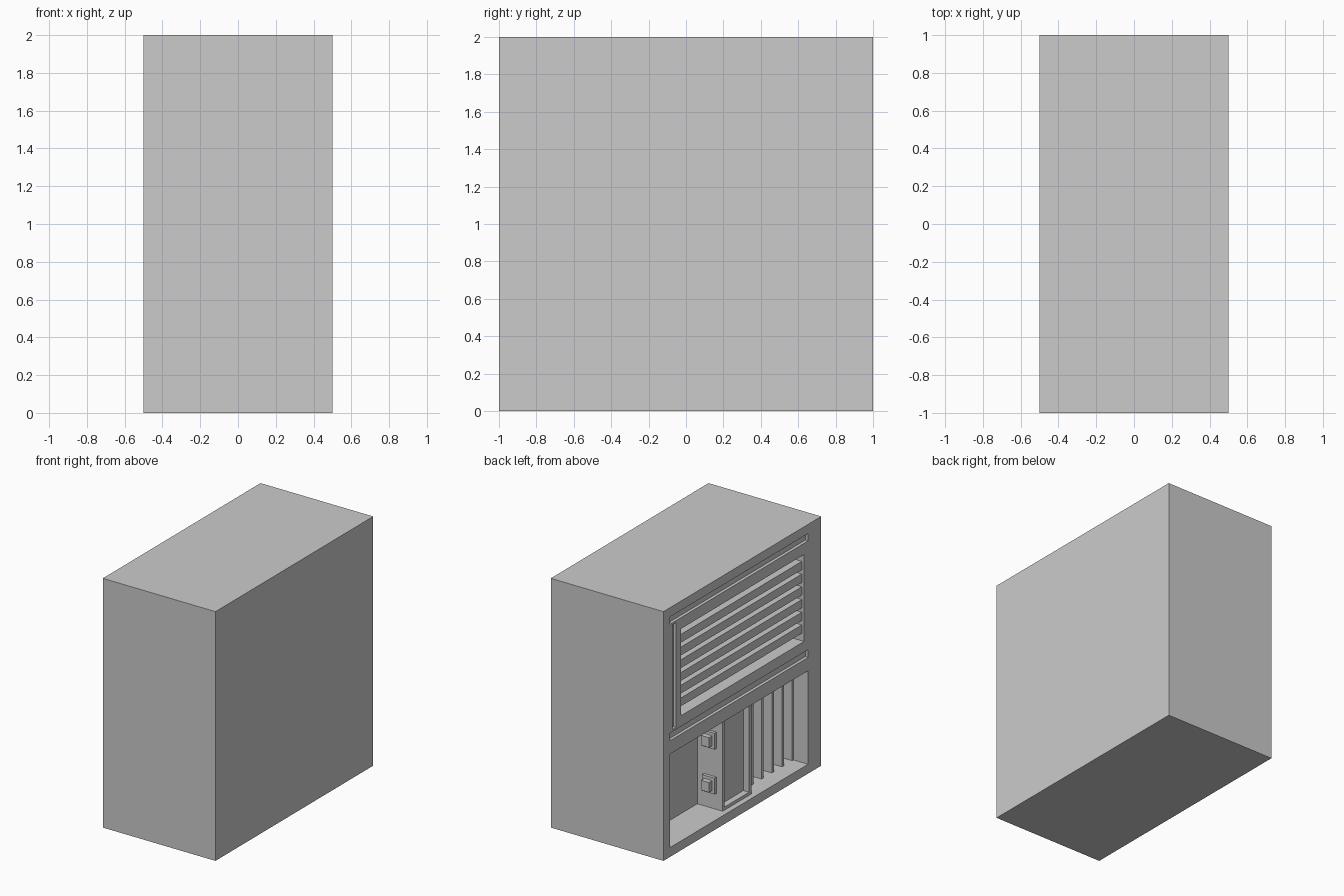
import bpy, bmesh
from mathutils import Vector

if "Cube" in bpy.data.objects:
    bpy.data.objects.remove(bpy.data.objects["Cube"])


def box(name, x, y, z):
    """Axis-aligned block from (min, max) ranges."""
    bm = bmesh.new()
    bmesh.ops.create_cube(bm, size=1)
    lo, hi = Vector((x[0], y[0], z[0])), Vector((x[1], y[1], z[1]))
    for v in bm.verts:
        v.co = Vector([lo[i] + (v.co[i] + 0.5) * (hi[i] - lo[i]) for i in range(3)])
    me = bpy.data.meshes.new(name)
    bm.to_mesh(me)
    bm.free()
    ob = bpy.data.objects.new(name, me)
    bpy.context.scene.collection.objects.link(ob)
    return ob


def carve(target, depth, y, z, face=-0.5):
    """Cut a rectangular pocket into a face pointing to -x."""
    cutter = box("pocket_cutter", (face - 0.2, face + depth), y, z)
    cutter.hide_render = True
    mod = target.modifiers.new("pocket", 'BOOLEAN')
    mod.operation, mod.solver, mod.object = 'DIFFERENCE', 'EXACT', cutter
    bpy.context.view_layer.objects.active = target
    bpy.ops.object.modifier_apply(modifier=mod.name)
    bpy.data.objects.remove(cutter)


# Cabinet body with all its recesses on the -x face
cabinet = box("cabinet_body", (-0.5, 0.5), (-1, 1), (0, 2))
carve(cabinet, 0.27, (-0.834, 0.915), (0.075, 0.825))   # lower bay
carve(cabinet, 0.10, (-0.783, 0.78), (1.08, 1.777))     # vent opening
carve(cabinet, 0.025, (-0.834, 0.915), (1.867, 1.926))  # upper slot
carve(cabinet, 0.025, (-0.834, 0.915), (0.932, 0.994))  # middle slot
carve(cabinet, 0.025, (0.84, 0.885), (1.01, 1.85))      # side slot

# Horizontal vent slats
for i in range(6):
    z = 1.14 + 0.102 * i
    box(f"vent_slat_{i + 1}", (-0.48, -0.395), (-0.79, 0.79), (z, z + 0.067))

# Control column in the lower bay, with a shallow front pocket
column = box("control_column", (-0.455, -0.22), (-0.18, 0.185), (0.07, 0.83))
carve(column, 0.05, (-0.15, 0.16), (0.1, 0.80), face=-0.455)

# Two stepped buttons on the column side
for i, z in enumerate((0.27, 0.63)):
    box(f"button_plate_{i + 1}", (-0.40, -0.29), (0.18, 0.21), (z - 0.065, z + 0.065))
    box(f"button_{i + 1}", (-0.38, -0.31), (0.20, 0.25), (z - 0.04, z + 0.04))

# Upright fins to one side of the column
for i in range(5):
    y = -0.315 - 0.129 * i
    box(f"upright_fin_{i + 1}", (-0.37, -0.22), (y - 0.013, y + 0.013), (0.07, 0.83))
